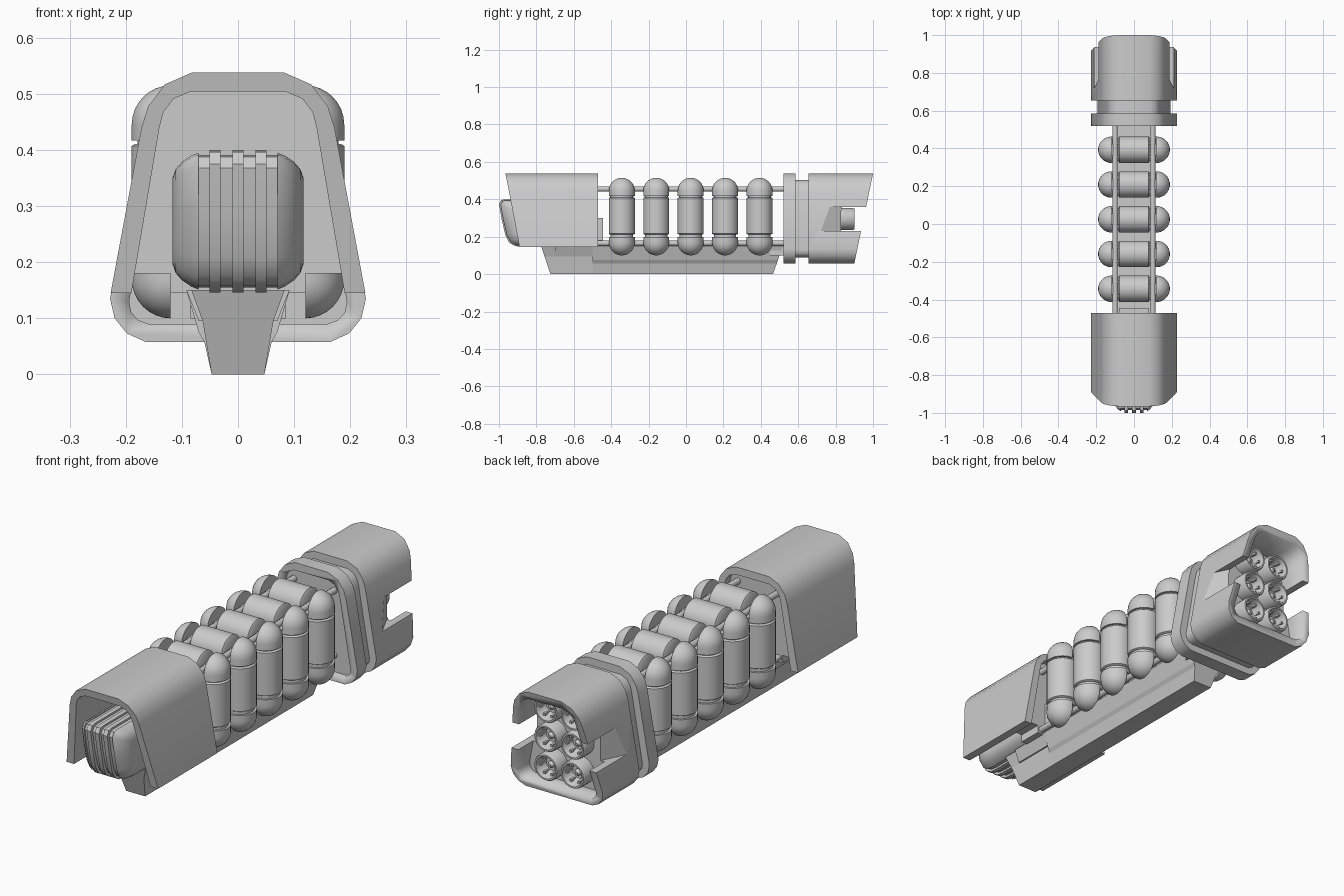
import bpy, bmesh
from math import sin, cos, pi, radians
from mathutils import Vector

if "Cube" in bpy.data.objects:
    bpy.data.objects.remove(bpy.data.objects["Cube"])


def finish(name, bm, angle=35):
    bmesh.ops.recalc_face_normals(bm, faces=bm.faces[:])
    me = bpy.data.meshes.new(name)
    bm.to_mesh(me)
    bm.free()
    ob = bpy.data.objects.new(name, me)
    bpy.context.collection.objects.link(ob)
    bpy.ops.object.select_all(action='DESELECT')
    ob.select_set(True)
    bpy.context.view_layer.objects.active = ob
    if angle:
        bpy.ops.object.shade_smooth_by_angle(angle=radians(angle))
    return ob


def loft(name, loops, angle=35, cut_x=None):
    """Skin closed loops of equal length and cap both ends."""
    bm = bmesh.new()
    rings = [[bm.verts.new(p) for p in lp] for lp in loops]
    n = len(rings[0])
    for a, b in zip(rings, rings[1:]):
        for i in range(n):
            bm.faces.new((a[i], a[(i + 1) % n], b[(i + 1) % n], b[i]))
    bm.faces.new(rings[0])
    bm.faces.new(rings[-1])
    if cut_x is not None:
        r = bmesh.ops.bisect_plane(bm, geom=bm.verts[:] + bm.edges[:] + bm.faces[:],
                                   plane_co=(cut_x, 0, 0), plane_no=(1, 0, 0), clear_inner=True)
        edges = [e for e in r['geom_cut'] if isinstance(e, bmesh.types.BMEdge)]
        bmesh.ops.holes_fill(bm, edges=edges)
    return finish(name, bm, angle)


def along_y(name, prof, y0, y1, **kw):
    """Extrude an (x, z) outline; the ends may be functions of z."""
    f = [y if callable(y) else (lambda z, y=y: y) for y in (y0, y1)]
    return loft(name, [[(x, g(z), z) for x, z in prof] for g in f], **kw)


def lathe(name, centre, axis, stations, n=24, **kw):
    """Round part: (distance along axis, radius) stations."""
    c = Vector(centre)
    a = Vector(axis)
    u = Vector((0, 1, 0)) if abs(a.y) < .5 else Vector((1, 0, 0))
    v = a.cross(u)
    return loft(name, [[c + a * t + (u * cos(2 * pi * (i + .5) / n) + v * sin(2 * pi * (i + .5) / n)) * r
                        for i in range(n)] for t, r in stations], **kw)


def box(name, x0, x1, y0, y1, z0, z1):
    return along_y(name, [(x0, z0), (x1, z0), (x1, z1), (x0, z1)], y0, y1, angle=None)


def mirrored(ob):
    ob.modifiers.new("Mirror", 'MIRROR')
    return ob


def repeated(ob, count=5, step=(0, .184, 0)):
    m = ob.modifiers.new("Array", 'ARRAY')
    m.count = count
    m.use_relative_offset = False
    m.use_constant_offset = True
    m.constant_offset_displace = step
    return ob


def carve(ob, cutter):
    cutter.hide_render = True
    cutter.hide_set(True)
    cutter.display_type = 'WIRE'
    m = ob.modifiers.new("Carve", 'BOOLEAN')
    m.operation = 'DIFFERENCE'
    m.solver = 'EXACT'
    m.object = cutter


def sym(half):
    return half + [(-x, z) for x, z in reversed(half)]


# Shared hull outlines (right half, top to bottom)
top_out = [(.082, .538), (.13, .517), (.16, .478), (.172, .44)]
top_in = [(.085, .504), (.115, .491), (.133, .467), (.14, .44)]
hull_out = sym(top_out + [(.228, .135), (.22, .10), (.198, .073), (.165, .058)])
hull_in = sym(top_in + [(.194, .13), (.19, .11), (.178, .097), (.16, .09)])

# Front shroud, open below, with slanted nose
nose = lambda z: -.89 - .075 * (z - .145) / .393
arch = top_out + [(.227, .145), (.19, .145)] + top_in[::-1]
arch += [(-x, z) for x, z in reversed(arch)]
along_y("front_shroud", arch, nose, -.47)
along_y("shroud_bulkhead", sym(top_in + [(.186, .18), (.12, .18), (.12, .145)]), -.62, -.51)
box("bulkhead_block", -.08, .08, -.52, -.445, .13, .3)

# Nose pod: ribbed middle and domed cheeks
side = [(-.62, .4), (-.965, .4), (-.988, .396), (-1, .375), (-.985, .29), (-.965, .205),
        (-.945, .168), (-.915, .15), (-.88, .146), (-.62, .146)]


def nose_slice(x, s):
    return [(x, -.78 + (y + .78) * s if y < -.7 else y, .274 + (z - .274) * s) for y, z in side]


loft("nose_core", [nose_slice(-.075, .93), nose_slice(.075, .93)])
for i in (-1, 0, 1):
    loft("nose_rib", [nose_slice(i * .041 - .01, 1), nose_slice(i * .041 + .01, 1)])
mirrored(loft("nose_cheek", [nose_slice(x, s) for x, s in
                             ((.07, .96), (.083, .92), (.1, .83), (.111, .73), (.117, .6))], angle=40))

# Keel: wide rear part, narrower front part
keel_front = lambda z: -.725 - .05 * z / .15
keel_back = lambda z: .465 + .035 * z / .1
along_y("keel", sym([(.092, .15), (.07, .075), (.06, .058), (.047, 0)]), -.5, keel_back, angle=None)
along_y("keel_prow", sym([(.083, .15), (.063, .095), (.047, 0)]), keel_front, -.5, angle=None)
mirrored(along_y("keel_side_plate", [(.07, .15), (.092, .15), (.07, .095), (.055, .095)],
                 -.7, -.5, angle=None))
box("keel_tail", -.085, .085, .45, .56, .1, .15)

# Rails
for z in (.455, .165):
    mirrored(lathe("rail", (.1, -.53, z), (0, 1, 0), [(0, .014), (1.09, .014)], n=12))

# Five hoops of pods around the frame
Y = -.343
R = .07
dome = [(R * sin(a * pi / 16), R * cos(a * pi / 16)) for a in range(8)] + [(R, .002)]
lathe_top = [(-.028, R)] + dome
repeated(lathe("cross_tank", (0, Y, .445), (1, 0, 0),
               [(-.083, .062), (-.078, R), (.078, R), (.083, .062)]))
for part in (
    lathe("side_tank", (.12, Y, 0), (0, 0, 1), [(.212, .064), (.216, R), (.407, R), (.411, .064)]),
    lathe("side_tank_core", (.12, Y, 0), (0, 0, 1), [(.19, .06), (.43, .06)]),
    lathe("upper_cap", (.12, Y, .445), (0, 0, 1), lathe_top, cut_x=.12),
    lathe("lower_cap", (.12, Y, .17), (0, 0, -1), lathe_top, cut_x=.12),
    box("upper_clip", .075, .125, Y - .03, Y + .03, .425, .462),
    box("lower_clip", .075, .125, Y - .03, Y + .03, .15, .18),
):
    mirrored(part)
    repeated(part)

# Tail: flange with recessed front, neck, engine shell
flange = along_y("tail_flange", hull_out, .52, .585)
carve(flange, along_y("flange_recess_cutter", hull_in, .45, .54))
along_y("tail_neck", hull_in, .55, .7)
shell = along_y("engine_shell", hull_out, .655, lambda z: .9 + .1 * (z - .058) / .48)
carve(shell, along_y("engine_bay_cutter", hull_in, .83, 1.2))
scoop = [(.22, .70), (.155, .835), (.1, .84), (.1, 1.1), (.3, 1.1), (.3, .7)]
for s in (-1, 1):
    carve(shell, loft("side_notch_cutter", [[(s * x, y, z) for x, y in scoop] for z in (.23, .36)],
                      angle=None))

# Six engine nozzles with centre plugs and vanes
for x in (-.066, .066):
    for z in (.165, .295, .425):
        lathe("engine_nozzle", (x, 0, z), (0, 1, 0),
              [(.81, .06), (.892, .06), (.9, .056), (.9, .049), (.885, .045), (.85, .032), (.85, .002)])
        lathe("nozzle_plug", (x, 0, z), (0, 1, 0), [(.84, .016), (.862, .014), (.872, .006)], n=12)
        for k in range(6):
            a = k * pi / 3
            cx, cz = x + .038 * cos(a), z + .038 * sin(a)
            box("nozzle_vane", cx - .005, cx + .005, .85, .884, cz - .005, cz + .005)
